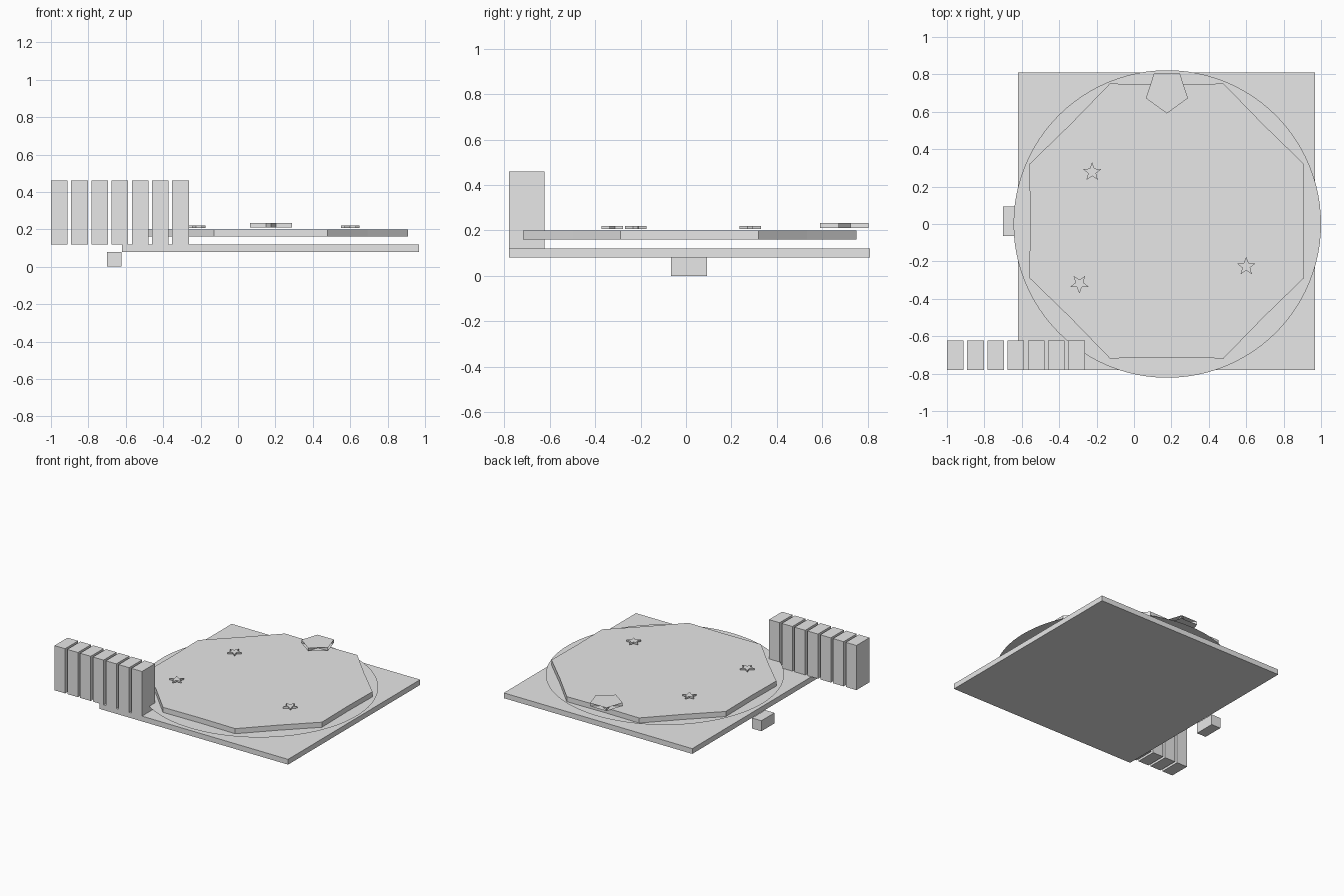
import bpy, bmesh, math

if "Cube" in bpy.data.objects:
    bpy.data.objects.remove(bpy.data.objects["Cube"])

grey = bpy.data.materials.new("plain grey")
grey.diffuse_color = (0.8, 0.8, 0.8, 1)
grey.use_nodes = True
grey.node_tree.nodes["Principled BSDF"].inputs["Base Color"].default_value = grey.diffuse_color


def finish(name, bm, recalc=True):
    if recalc:
        bmesh.ops.recalc_face_normals(bm, faces=bm.faces)
    mesh = bpy.data.meshes.new(name)
    bm.to_mesh(mesh)
    bm.free()
    mesh.materials.append(grey)
    obj = bpy.data.objects.new(name, mesh)
    bpy.context.collection.objects.link(obj)
    return obj


def box(name, x0, x1, y0, y1, z0, z1):
    bm = bmesh.new()
    bmesh.ops.create_cube(bm, size=1)
    for v in bm.verts:
        v.co.x = x0 + (v.co.x + 0.5) * (x1 - x0)
        v.co.y = y0 + (v.co.y + 0.5) * (y1 - y0)
        v.co.z = z0 + (v.co.z + 0.5) * (z1 - z0)
    return finish(name, bm)


def star(name, cx, cy, tips, r_out, r_in, z0, z1, start, hull_caps=False):
    """Star prism; hull_caps closes it with the polygon through its tips."""
    bm = bmesh.new()
    n = tips * 2
    rings = []
    for z in (z0, z1):
        ring = []
        for i in range(n):
            a = math.radians(start) + i * math.tau / n
            r = r_in if i % 2 else r_out
            ring.append(bm.verts.new((cx + r * math.cos(a), cy + r * math.sin(a), z)))
        rings.append(ring)
    low, high = rings
    for i in range(n):
        j = (i + 1) % n
        bm.faces.new((low[i], low[j], high[j], high[i]))
    step = 2 if hull_caps else 1
    bm.faces.new(low[::-step] if step == 1 else low[::2][::-1])
    bm.faces.new(high[::step])
    return finish(name, bm, recalc=False)


# Square base plate
box("base_plate", -0.62, 0.968, -0.78, 0.81, 0.08, 0.12)

# Paper-thin round sheet above the base
bm = bmesh.new()
bmesh.ops.create_circle(bm, cap_ends=True, segments=96, radius=0.822)
for v in bm.verts:
    v.co.x += 0.178
    v.co.z = 0.161
finish("round_sheet", bm)

# Eight-cornered platform, its sides very slightly dented
star("octagon_platform", 0.175, 0.016, 8, 0.795, 0.73, 0.161, 0.20, 22.5)

# Pentagon badge with recessed star-shaped sides
star("pentagon_badge", 0.176, 0.709, 5, 0.118, 0.047, 0.21, 0.234, -90, True)

# Small stars on the platform
for i, (x, y, angle) in enumerate([(-0.224, 0.278, 90), (-0.292, -0.32, -90),
                                   (0.60, -0.227, 90)]):
    star(f"small_star_{i + 1}", x, y, 5, 0.052, 0.022, 0.207, 0.22, angle)

# Row of upright slabs at the front left
for i in range(7):
    x = -1 + i * 0.108
    box(f"upright_slab_{i + 1}", x, x + 0.089, -0.78, -0.623, 0.12, 0.46)

# Small block beside the left edge of the base
box("side_block", -0.70, -0.622, -0.065, 0.093, 0.0, 0.08)
